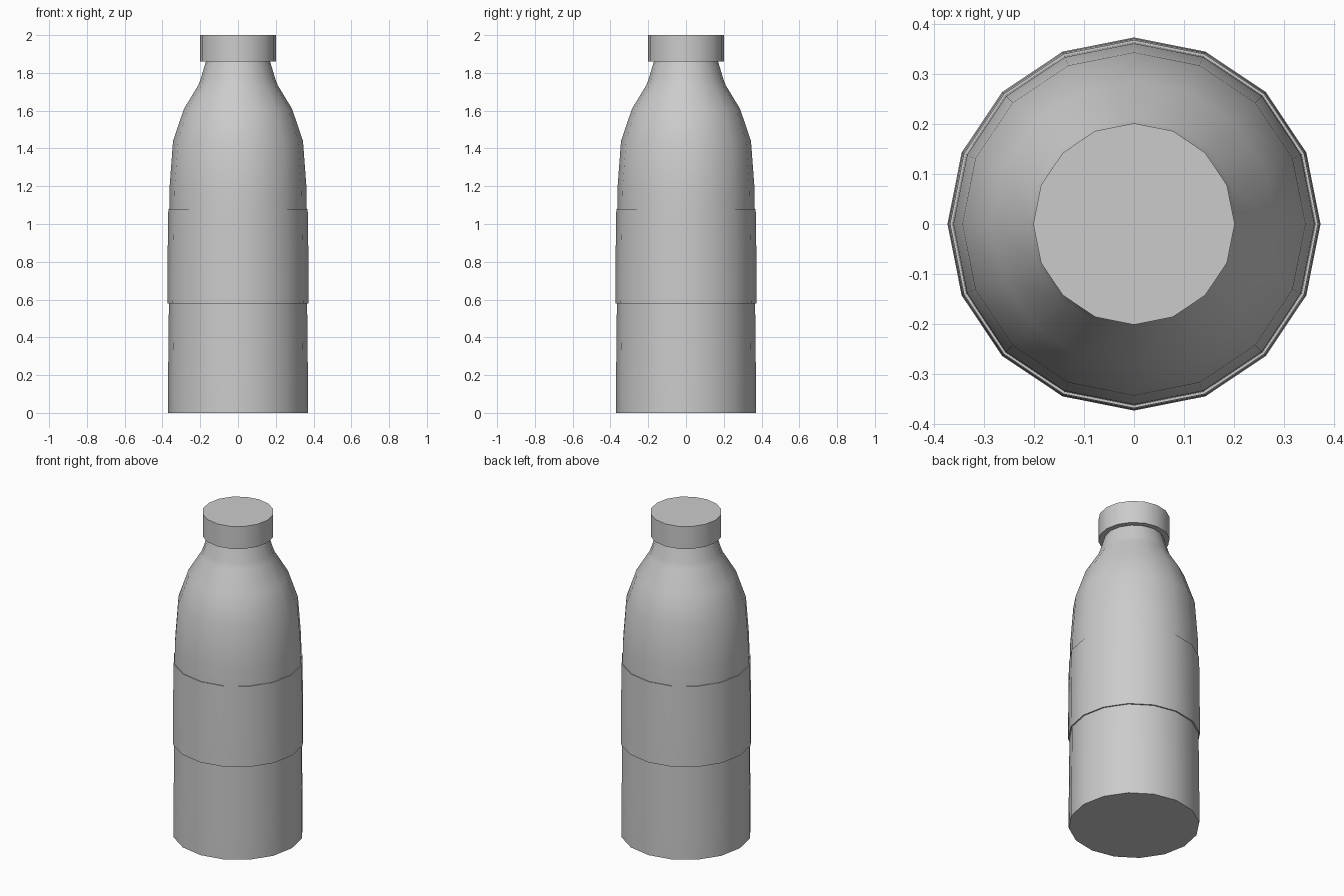
import bpy, bmesh, math

if "Cube" in bpy.data.objects:
    bpy.data.objects.remove(bpy.data.objects["Cube"])

SIDES = 16


def lathe(name, profile, closed=False):
    """Revolve (radius, z) points; open profiles get flat end caps."""
    bm = bmesh.new()
    rings = []
    for r, z in profile:
        rings.append([bm.verts.new((r * math.cos(a), r * math.sin(a), z))
                      for a in (2 * math.pi * i / SIDES for i in range(SIDES))])
    pairs = list(zip(rings, rings[1:]))
    if closed:
        pairs.append((rings[-1], rings[0]))
    for low, high in pairs:
        for i in range(SIDES):
            j = (i + 1) % SIDES
            bm.faces.new((low[i], low[j], high[j], high[i]))
    if not closed:
        bm.faces.new(rings[0][::-1])
        bm.faces.new(rings[-1])
    bmesh.ops.recalc_face_normals(bm, faces=bm.faces)
    mesh = bpy.data.meshes.new(name)
    bm.to_mesh(mesh)
    bm.free()
    obj = bpy.data.objects.new(name, mesh)
    bpy.context.collection.objects.link(obj)
    bpy.ops.object.select_all(action='DESELECT')
    obj.select_set(True)
    bpy.context.view_layer.objects.active = obj
    bpy.ops.object.shade_smooth_by_angle(angle=math.radians(40))
    return obj


# Bottle body with rounded shoulder and flared neck
lathe("bottle_body", [(0.37, 0), (0.37, 0.2), (0.366, 0.58), (0.366, 0.9),
                      (0.364, 1.08), (0.362, 1.2), (0.344, 1.44), (0.286, 1.61),
                      (0.21, 1.735), (0.197, 1.77), (0.17, 1.86)])

# Thin label sleeve wrapped around the middle
lathe("label_sleeve", [(0.365, 0.58), (0.374, 0.58), (0.372, 0.88), (0.369, 1.08),
                       (0.363, 1.08)], closed=True)

# Screw cap
lathe("cap", [(0.202, 1.86), (0.202, 2.0)])
